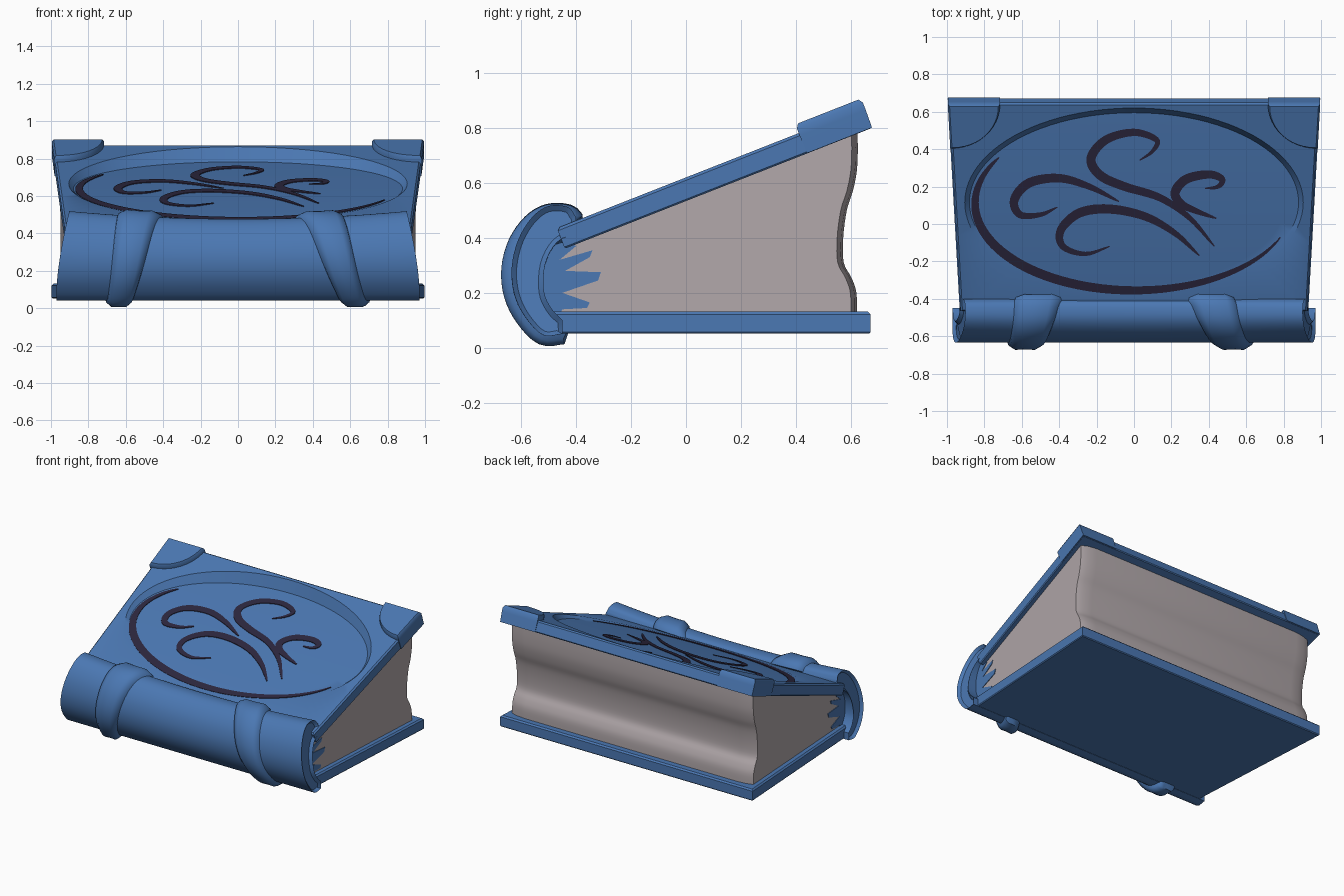
import bpy, bmesh, math
from mathutils import Vector

cube = bpy.data.objects.get("Cube")
if cube:
    bpy.data.objects.remove(cube, do_unlink=True)


def material(name, color):
    m = bpy.data.materials.new(name)
    m.use_nodes = True
    m.diffuse_color = (*color, 1)
    m.node_tree.nodes["Principled BSDF"].inputs["Base Color"].default_value = (*color, 1)
    return m


BLUE = material("cover_blue", (0.07, 0.187, 0.45))
PAPER = material("page_grey", (0.44, 0.39, 0.402))
DARK = material("ornament_dark", (0.025, 0.02, 0.048))


def finish(name, bm, mat, angle=35):
    bmesh.ops.recalc_face_normals(bm, faces=bm.faces[:])
    me = bpy.data.meshes.new(name)
    bm.to_mesh(me)
    bm.free()
    ob = bpy.data.objects.new(name, me)
    bpy.context.collection.objects.link(ob)
    me.materials.append(mat)
    bpy.ops.object.select_all(action='DESELECT')
    ob.select_set(True)
    bpy.context.view_layer.objects.active = ob
    bpy.ops.object.shade_smooth_by_angle(angle=math.radians(angle))
    return ob


def loft(rings, closed=True, caps=True):
    """Skin a list of equally long point rings."""
    bm = bmesh.new()
    rows = [[bm.verts.new(p) for p in ring] for ring in rings]
    n = len(rows[0])
    for a, b in zip(rows, rows[1:]):
        for i in range(n if closed else n - 1):
            j = (i + 1) % n
            bm.faces.new((a[i], a[j], b[j], b[i]))
    ends = [bm.faces.new(rows[0]), bm.faces.new(rows[-1])] if caps else []
    return bm, ends


def spline(points, steps=6):
    """Smooth curve through 2D points."""
    p = [Vector(q) for q in points]
    p = [2 * p[0] - p[1]] + p + [2 * p[-1] - p[-2]]
    out = []
    for a, b, c, d in zip(p, p[1:], p[2:], p[3:]):
        for k in range(steps):
            t = k / steps
            out.append(0.5 * (2 * b + (c - a) * t + (2 * a - 5 * b + 4 * c - d) * t ** 2
                              + (3 * b - a - 3 * c + d) * t ** 3))
    return out + [p[-2]]


def normals(path):
    out = []
    for i in range(len(path)):
        t = (path[min(i + 1, len(path) - 1)] - path[max(i - 1, 0)]).normalized()
        out.append(Vector((-t.y, t.x)))
    return out


# The lid lies on a tilted plane; h is the height above it
SLOPE = 0.393
TILT = math.atan(SLOPE)


def on_lid(x, y, h):
    return (x, y - h * math.sin(TILT), 0.62 + SLOPE * y + h * math.cos(TILT))


# The oval panel sinks deeper towards the open edge
def on_panel(x, y, h):
    depth = 0.004 + 0.062 * max(0, (y + 0.39) / 0.94) ** 1.6
    return (x, y, 0.62 + SLOPE * y - depth + h)


def half_width(y):
    return 0.925 + 0.065 * (y + 0.5) / 1.15


def board_ring(y0, y1, inset, place, h, n=96):
    pts = []
    for i in range(n):
        c, s = math.cos(math.tau * i / n), math.sin(math.tau * i / n)
        m = max(abs(c), abs(s))
        y = (y0 + y1) / 2 + s / m * ((y1 - y0) / 2 - inset)
        pts.append(place(c / m * (half_width(y) - inset), y, h))
    return pts


def oval_ring(rx, ry, place, n=96):
    return [place(rx * math.cos(math.tau * i / n), 0.115 + ry * math.sin(math.tau * i / n), 0)
            for i in range(n)]


# Top cover with a sunken oval panel
edge = [(0.005, -0.08), (0, -0.074), (0, -0.01), (0.01, 0)]
rings = [board_ring(-0.47, 0.645, i, on_lid, h) for i, h in edge]
rings.append(oval_ring(0.905, 0.505, on_lid))
rings += [oval_ring(0.88 * k / 12, 0.48 * k / 12, on_panel) for k in (12, 11, 10, 9, 8, 6, 4, 2, 0.2)]
finish("top_cover", loft(rings)[0], BLUE)


# Bottom cover
def on_base(x, y, h):
    return (x * 1.005, y, 0.132 + h)


rings = [board_ring(-0.5, 0.672, i, on_base, h) for i, h in edge]
finish("bottom_cover", loft(rings)[0], BLUE)

# Raised corner guards at the open edge
for side, label in ((1, "left"), (-1, "right")):
    def guard(grow, h):
        cx, cy = half_width(0.645) + 0.006, 0.65
        pts = [on_lid(side * (cx - grow), cy - grow, h)]
        for i in range(13):
            a = math.pi / 2 * i / 12
            y = cy - grow - (0.24 - 2 * grow) * math.sin(a)
            drift = half_width(0.645) - half_width(y)
            x = cx - grow - (0.28 - 2 * grow) * math.cos(a) - drift * math.sin(a)
            pts.append(on_lid(side * x, y, h))
        return pts
    bm, _ = loft([guard(0.002, -0.079), guard(0, -0.01), guard(0, 0.018), guard(0.01, 0.034)])
    finish(label + "_corner_guard", bm, BLUE, 50)

# Page block with a hollow fore edge and softened ends
fore = spline([(0.622, 0.11), (0.62, 0.2), (0.602, 0.255), (0.574, 0.31), (0.572, 0.4),
               (0.585, 0.5), (0.607, 0.57), (0.621, 0.64), (0.625, 0.71), (0.624, 0.79)], 4)
rings = []
for u in (-1, -0.985, -0.95, -0.88, 0, 0.88, 0.95, 0.985, 1):
    pull = 0.022 * max(0, (abs(u) - 0.88) / 0.12) ** 2
    prof = [(-0.54, 0.1)] + [(p.x - pull, p.y) for p in fore] + [(-0.54, 0.34)]
    rings.append([(u * (half_width(y) - 0.035), y, z) for y, z in prof])
finish("pages", loft(rings)[0], PAPER, 40)

# Blue fingers of binding on both ends of the page block
fingers = [(-0.53, 0.36), (-0.43, 0.39), (-0.4, 0.37), (-0.46, 0.32), (-0.34, 0.355),
           (-0.35, 0.33), (-0.44, 0.28), (-0.31, 0.275), (-0.32, 0.245), (-0.45, 0.2),
           (-0.35, 0.165), (-0.36, 0.145), (-0.45, 0.14), (-0.46, 0.12), (-0.53, 0.12)]
for side, label in ((1, "left"), (-1, "right")):
    rings = [[(side * (half_width(y) - 0.035 + d), y, z) for y, z in fingers]
             for d in (-0.004, 0.004)]
    finish(label + "_binding_fingers", loft(rings)[0], BLUE)

# Spine: a thick curled shell, flaring upward at its ends
outer = spline([(-0.4, 0.44), (-0.43, 0.472), (-0.5, 0.475), (-0.56, 0.44), (-0.61, 0.37),
                (-0.634, 0.28), (-0.625, 0.19), (-0.585, 0.11), (-0.52, 0.046), (-0.45, 0.05)], 4)
inner = spline([(-0.45, 0.1), (-0.49, 0.14), (-0.517, 0.2), (-0.512, 0.29),
                (-0.47, 0.36), (-0.4, 0.39)], 4)


def spine_point(u, p):
    z = p.y + 0.04 * u * u * (p.y / 0.47) ** 2
    return (u * (0.97 - 0.25 * max(0, z - 0.1) ** 1.5), p.x, z)


bm, ends = loft([[spine_point(k / 8, p) for p in outer + inner] for k in range(-8, 9)])
bmesh.ops.recalc_face_normals(bm, faces=bm.faces[:])
bmesh.ops.inset_individual(bm, faces=ends, thickness=0.018, depth=-0.018)
finish("spine", bm, BLUE, 40)

# Slanted raised bands round the spine
wrap = outer + [Vector((-0.41, 0.06))]
outward = normals(wrap)
last = len(wrap) - 1
for side, label, top in ((1, "left", 0.41), (-1, "right", 0.51)):
    rings = []
    for w, lift in ((-1, -0.015), (-0.9, 0.018), (-0.55, 0.038), (0, 0.036),
                    (0.55, 0.038), (0.9, 0.018), (1, -0.015)):
        row = []
        for i, (p, n) in enumerate(zip(wrap, outward)):
            t = i / last
            x = top + (0.655 - top) * t ** 1.2 + w * (0.135 - 0.075 * t)
            q = p - n * (lift if 0 < i < last else -0.03)
            row.append((side * x, q.x, q.y + 0.04 * x * x * (1 - t)))
        rings.append(row)
    finish(label + "_spine_band", loft(rings, closed=False, caps=False)[0], BLUE, 50)


# Ornament: thin tapering strokes laid on the oval panel
def stroke(name, path, width, lean):
    side = normals(path)
    n = len(path) - 1
    left, right = [], []
    for i, (p, s) in enumerate(zip(path, side)):
        t = (i / n) ** lean
        w = width / 2 * (0.12 + 0.88 * math.sin(math.pi * t) ** 0.7)
        left.append(p + s * w)
        right.append(p - s * w)
    rings = [[on_panel(a.x, a.y, -0.005), on_panel(b.x, b.y, -0.005),
              on_panel(b.x, b.y, 0.004), on_panel(a.x, a.y, 0.004)] for a, b in zip(left, right)]
    finish(name, loft(rings)[0], DARK)


arc = [math.radians(148 + 189 * i / 60) for i in range(61)]
stroke("crescent", [Vector((0.85 * math.cos(a), 0.11 + 0.465 * math.sin(a))) for a in arc], 0.05, 0.8)

swirls = {
    "upper_swirl": [(0.03, 0.34), (0.1, 0.39), (0.12, 0.45), (0, 0.49), (-0.15, 0.45), (-0.23, 0.35),
                    (-0.18, 0.26), (-0.05, 0.2), (0.14, 0.14), (0.3, 0.03), (0.43, -0.12)],
    "left_hand_swirl": [(-0.41, 0.09), (-0.5, 0.05), (-0.61, 0.05), (-0.64, 0.13), (-0.56, 0.22),
                        (-0.4, 0.245), (-0.24, 0.2), (-0.08, 0.12)],
    "lower_swirl": [(-0.13, -0.12), (-0.26, -0.16), (-0.38, -0.12), (-0.39, -0.03), (-0.29, 0.06),
                    (-0.13, 0.08), (0.06, 0.04), (0.22, -0.05), (0.35, -0.17)],
    "right_hand_swirl": [(0.38, 0.19), (0.45, 0.2), (0.47, 0.24), (0.4, 0.265), (0.28, 0.24),
                         (0.22, 0.17), (0.25, 0.11), (0.33, 0.07), (0.44, 0.03)],
}
for name, pts in swirls.items():
    stroke(name, spline(pts), 0.05, 1.2)
